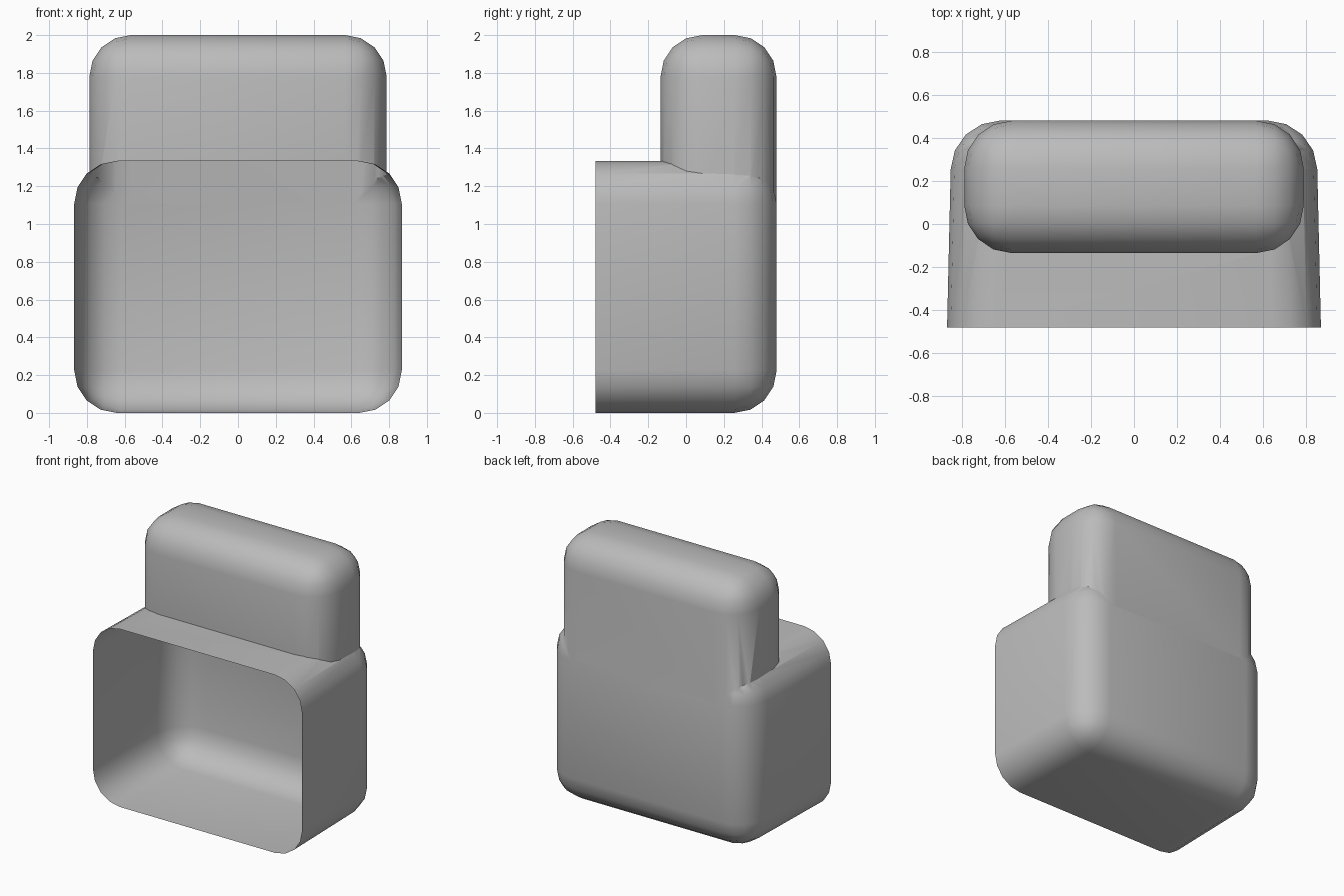
import bpy
import bmesh

if "Cube" in bpy.data.objects:
    bpy.data.objects.remove(bpy.data.objects["Cube"], do_unlink=True)

FRONT, BACK = -0.48, 0.48

grey = bpy.data.materials.new("plain grey")
grey.use_nodes = True
colour = (0.5, 0.5, 0.5, 1)
grey.diffuse_color = colour
grey.node_tree.nodes["Principled BSDF"].inputs["Base Color"].default_value = colour


def rounded_box(name, half_front, half_back, ys, zs, radius, keep_front=False):
    """Box with rounded edges; the rim of the front face can stay sharp."""
    bm = bmesh.new()
    bmesh.ops.create_cube(bm, size=2)
    for v in bm.verts:
        back = v.co.y > 0
        v.co.x *= half_back if back else half_front
        v.co.y = ys[1] if back else ys[0]
        v.co.z = zs[1] if v.co.z > 0 else zs[0]
    edges = [e for e in bm.edges
             if not (keep_front and all(v.co.y < ys[0] + 0.01 for v in e.verts))]
    bmesh.ops.bevel(bm, geom=edges, offset=radius, segments=4, profile=0.5,
                    affect='EDGES')
    bmesh.ops.recalc_face_normals(bm, faces=bm.faces[:])
    mesh = bpy.data.meshes.new(name)
    bm.to_mesh(mesh)
    bm.free()
    mesh.materials.append(grey)
    obj = bpy.data.objects.new(name, mesh)
    bpy.context.collection.objects.link(obj)
    return obj


# Wide lower housing and the narrower block rising from its back
housing = rounded_box("open_housing", 0.867, 0.845, (FRONT, BACK), (0, 1.333),
                      0.225, keep_front=True)
upper = rounded_box("upper_block", 0.787, 0.787, (-0.135, BACK - 0.001),
                    (0.5, 2), 0.22)

# Merge both into one hollow skin
union = housing.modifiers.new("merge", 'BOOLEAN')
union.operation = 'UNION'
union.solver = 'EXACT'
union.object = upper
bpy.ops.object.select_all(action='DESELECT')
bpy.context.view_layer.objects.active = housing
housing.select_set(True)
bpy.ops.object.modifier_apply(modifier=union.name)
bpy.data.objects.remove(upper, do_unlink=True)

# Open the front
bm = bmesh.new()
bm.from_mesh(housing.data)
mouth = [f for f in bm.faces if all(v.co.y < FRONT + 0.01 for v in f.verts)]
bmesh.ops.delete(bm, geom=mouth, context='FACES')
bm.to_mesh(housing.data)
bm.free()

bpy.ops.object.shade_smooth_by_angle()
